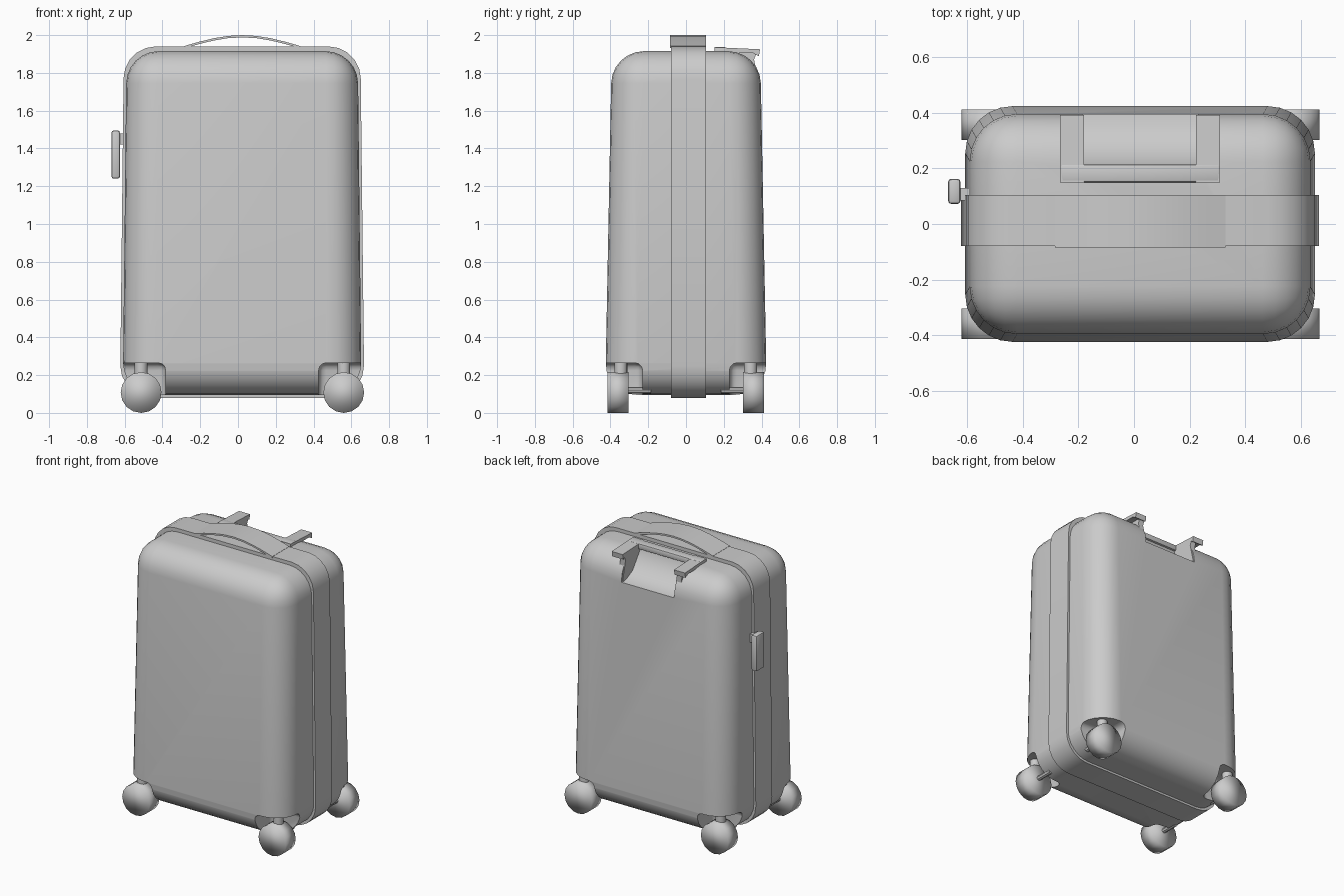
import bpy, bmesh, math
from mathutils import Matrix

if "Cube" in bpy.data.objects:
    bpy.data.objects.remove(bpy.data.objects["Cube"])

CX = 0.022  # case centre in x


def finish(name, bm, angle=35):
    bmesh.ops.recalc_face_normals(bm, faces=bm.faces)
    me = bpy.data.meshes.new(name)
    bm.to_mesh(me)
    bm.free()
    ob = bpy.data.objects.new(name, me)
    bpy.context.collection.objects.link(ob)
    smooth(ob, angle)
    return ob


def smooth(ob, angle=35):
    bpy.ops.object.select_all(action='DESELECT')
    ob.select_set(True)
    bpy.context.view_layer.objects.active = ob
    bpy.ops.object.shade_smooth_by_angle(angle=math.radians(angle))


def box_bm(x0, x1, y0, y1, z0, z1, bevel=0.0, seg=2, tx=0.0, ty=0.0):
    """Box, optionally narrowed at the top by tx/ty per side, then rounded."""
    bm = bmesh.new()
    bmesh.ops.create_cube(bm, size=1)
    for v in bm.verts:
        top = v.co.z > 0
        sx, sy = (1 if v.co.x > 0 else -1), (1 if v.co.y > 0 else -1)
        v.co = ((x1 if sx > 0 else x0) - sx * tx * top,
                (y1 if sy > 0 else y0) - sy * ty * top, z1 if top else z0)
    if bevel:
        bmesh.ops.bevel(bm, geom=bm.edges[:], offset=bevel, segments=seg,
                        profile=0.5, affect='EDGES')
    return bm


def box(name, *a, **k):
    return finish(name, box_bm(*a, **k))


def prism(name, pts, x0, x1):
    """Extrude a (y, z) outline along x."""
    bm = bmesh.new()
    f = bm.faces.new([bm.verts.new((x0, y, z)) for y, z in pts])
    g = bmesh.ops.extrude_face_region(bm, geom=[f])['geom']
    for v in g:
        if isinstance(v, bmesh.types.BMVert):
            v.co.x = x1
    return finish(name, bm)


def cylinder(name, loc, r, depth, axis='Z', seg=16, angle=35):
    bm = bmesh.new()
    rot = Matrix.Rotation(math.pi / 2, 4, 'X') if axis == 'Y' else Matrix()
    bmesh.ops.create_cone(bm, cap_ends=True, segments=seg, radius1=r, radius2=r,
                          depth=depth, matrix=Matrix.Translation(loc) @ rot)
    return finish(name, bm, angle)


def strip(name, pts, y0, y1, thick, closed):
    """Ribbon following (x, z) points, thickened inwards."""
    bm = bmesh.new()
    n = len(pts)
    loops = [[bm.verts.new((x, y, z)) for x, z in p] for p, y in
             ((pts, y0), (pts, y1))]
    for i in range(n if closed else n - 1):
        j = (i + 1) % n
        bm.faces.new((loops[0][i], loops[0][j], loops[1][j], loops[1][i]))
    ob = finish(name, bm)
    m = ob.modifiers.new('thick', 'SOLIDIFY')
    m.thickness, m.offset = thick, -1
    bpy.ops.object.modifier_apply(modifier=m.name)
    smooth(ob)
    return ob


def cut(ob, cutter):
    m = ob.modifiers.new('cut', 'BOOLEAN')
    m.operation, m.solver, m.object = 'DIFFERENCE', 'EXACT', cutter
    bpy.context.view_layer.objects.active = ob
    bpy.ops.object.modifier_apply(modifier=m.name)
    bpy.data.objects.remove(cutter)


# Tapered rounded shell
body = box('case_body', CX - 0.632, CX + 0.632, -0.428, 0.428, 0.095, 1.915,
           bevel=0.17, seg=6, tx=0.02, ty=0.035)

# Corner wheel wells
for sx in (-1, 1):
    for sy in (-1, 1):
        xs = sorted((CX + sx * 0.405, CX + sx * 0.9))
        ys = sorted((sy * 0.23, sy * 0.7))
        cut(body, box('well_cutter', *xs, *ys, -0.3, 0.265, bevel=0.04, seg=3))

# Recess for the pull handle, open to the top and back
cut(body, prism('recess_cutter', [(0.19, 2.1), (0.2, 1.88), (0.28, 1.77),
                                  (0.35, 1.735), (0.6, 1.70), (0.6, 2.1)],
                -0.185, 0.23))
smooth(body)

# Raised band running round the middle
outline = []
for sx, sz, a0 in ((1, 1, 0), (-1, 1, 90), (-1, -1, 180), (1, -1, 270)):
    r = 0.17
    hx = 0.628 if sz > 0 else 0.645
    cz = 1.94 - r if sz > 0 else 0.08 + r
    for k in range(6):
        a = math.radians(a0 + 18 * k)
        outline.append((CX + sx * (hx - r) + r * math.cos(a), cz + r * math.sin(a)))
strip('centre_band', outline, -0.08, 0.105, 0.035, True)

# Arched carry handle on top
arch = []
for k in range(9):
    t = k / 8
    arch.append((-0.285 + 0.615 * t, 1.942 + 0.058 * math.sin(math.pi * t)))
strip('carry_handle', arch, -0.085, 0.105, 0.012, False)

# Pull handle housing: front bar, two arms with side plates
box('pull_handle_bar', -0.265, 0.31, 0.15, 0.215, 1.895, 1.936, bevel=0.008)
side = [(0.19, 1.92), (0.375, 1.91), (0.36, 1.87), (0.388, 1.75), (0.386, 1.70),
        (0.34, 1.72), (0.27, 1.77), (0.2, 1.87)]
arm = [(0.15, 1.936), (0.392, 1.925), (0.386, 1.888), (0.355, 1.905), (0.2, 1.905),
       (0.15, 1.895)]
for tag, s in (('left', -1), ('right', 1)):
    ax = sorted((CX + s * 0.202, CX + s * 0.288))
    px = sorted((CX + s * 0.202, CX + s * 0.242))
    prism(tag + '_pull_arm', arm, *ax)
    prism(tag + '_pull_post', side, *px)

# Side tag with its mount
box('side_tag', -0.67, -0.625, 0.072, 0.163, 1.24, 1.495, bevel=0.012)
box('side_tag_mount', -0.635, -0.59, 0.085, 0.13, 1.42, 1.48)

# Caster wheels with swivel posts and axle pegs
for xn, x in (('left', -0.513), ('right', 0.56)):
    for yn, y in (('front', -0.36), ('back', 0.357)):
        s = 1 if y > 0 else -1
        cylinder(f'{yn}_{xn}_wheel', (x, y, 0.108), 0.108, 0.11, 'Y', 16, 180)
        cylinder(f'{yn}_{xn}_post', (x, y - s * 0.015, 0.235), 0.034, 0.09)
        cylinder(f'{yn}_{xn}_axle', (x, s * 0.25, 0.12), 0.017, 0.13, 'Y', 8)
